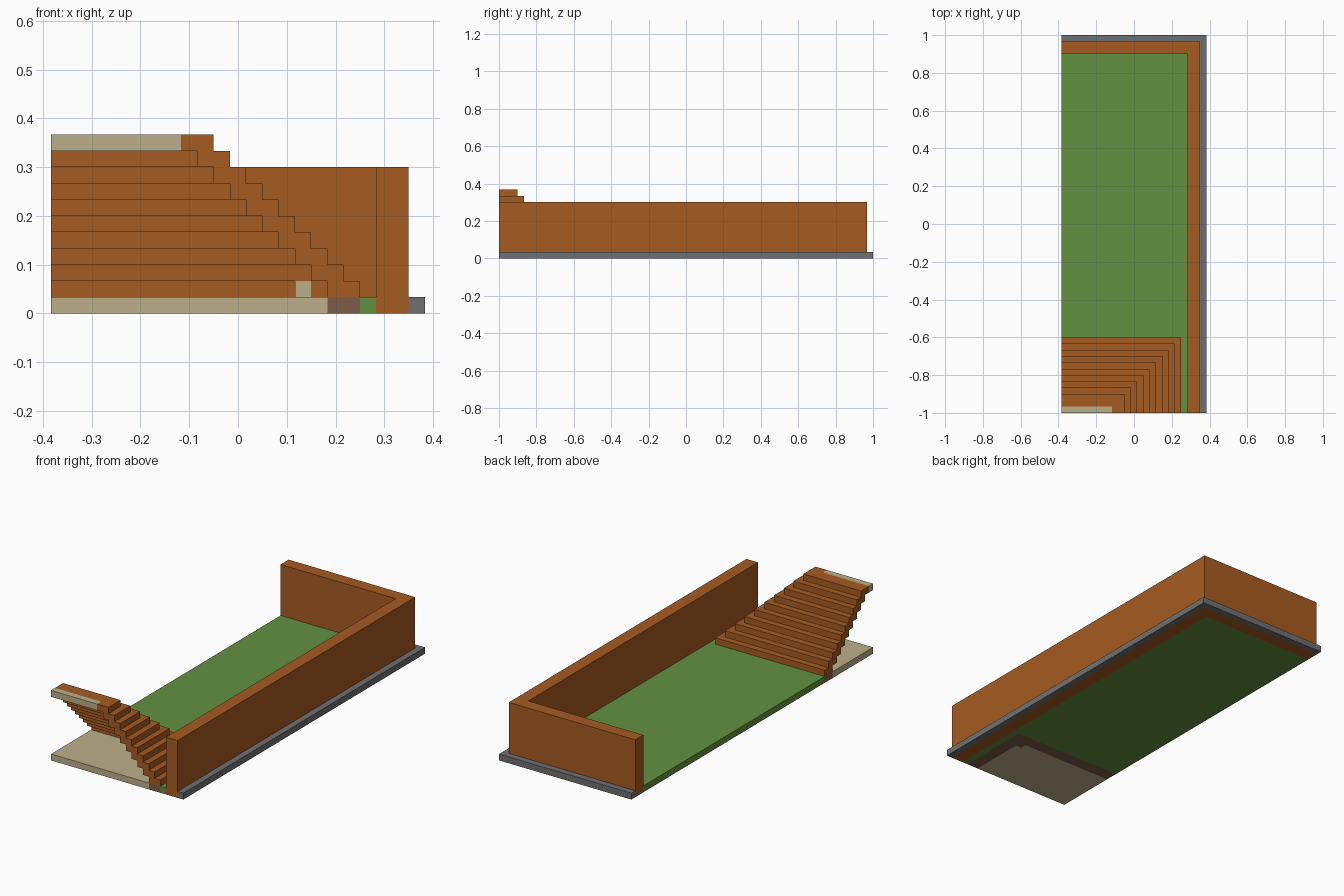
import bpy
import bmesh

if "Cube" in bpy.data.objects:
    bpy.data.objects.remove(bpy.data.objects["Cube"])

# Everything sits on a block grid, 23 wide, 60 deep and 11 high
U = 1 / 30


def material(name, rgb):
    m = bpy.data.materials.new(name)
    m.use_nodes = True
    colour = (*rgb, 1)
    m.diffuse_color = colour
    m.node_tree.nodes["Principled BSDF"].inputs["Base Color"].default_value = colour
    return m


brown = material("orange brown", (0.38, 0.105, 0.015))
tan = material("sand tan", (0.515, 0.43, 0.255))
green = material("grass green", (0.122, 0.283, 0.053))
grey = material("stone grey", (0.163, 0.163, 0.168))
umber = material("dull umber", (0.205, 0.105, 0.065))


def prism(name, outline, z0, z1, mat):
    """Extrude a plan outline, given in blocks, from z0 to z1."""
    bm = bmesh.new()
    verts = [bm.verts.new(((x - 11.5) * U, (y - 30) * U, z0 * U)) for x, y in outline]
    base = bm.faces.new(verts)
    top = bmesh.ops.extrude_face_region(bm, geom=[base])["geom"]
    bmesh.ops.translate(bm, vec=(0, 0, (z1 - z0) * U),
                        verts=[g for g in top if isinstance(g, bmesh.types.BMVert)])
    bmesh.ops.recalc_face_normals(bm, faces=bm.faces)
    mesh = bpy.data.meshes.new(name)
    bm.to_mesh(mesh)
    bm.free()
    mesh.materials.append(mat)
    ob = bpy.data.objects.new(name, mesh)
    bpy.context.collection.objects.link(ob)


def rect(x0, y0, x1, y1):
    return [(x0, y0), (x1, y0), (x1, y1), (x0, y1)]


def ell(xi, yi, xo, yo, fill=0):
    """L-shaped band wrapping the left and back; fill thickens its inner corner."""
    inner = [(xi, yi - fill), (xi - fill, yi - fill), (xi - fill, yi)] if fill else [(xi, yi)]
    return [(xi, 0), (xo, 0), (xo, yo), (0, yo), (0, yi)] + inner[::-1]


# Ground layer
prism("outer_kerb", ell(22, 59, 23, 60), 0, 1, grey)
prism("lawn", ell(19, 12, 20, 57), 0, 1, green)
prism("stair_footing", ell(17, 10, 19, 12, 1), 0, 1, umber)
prism("sand_floor", [(0, 0), (17, 0), (17, 9), (16, 9), (16, 10), (0, 10)], 0, 1, tan)

# Boundary wall
prism("boundary_wall", ell(20, 57, 22, 59), 0, 9, brown)

# Overhanging stepped tiers, each one block further in
for k in range(1, 11):
    prism(f"step_{k}", ell(18 - k, 11 - k, 20 - k, 13 - k, 1 if k == 1 else 0),
          k, k + 1, brown)

# Sand pieces at the foot and the top of the steps
prism("sand_block", rect(15, 9, 16, 10), 1, 2, tan)
prism("top_platform", rect(0, 0, 8, 1), 10, 11, tan)
